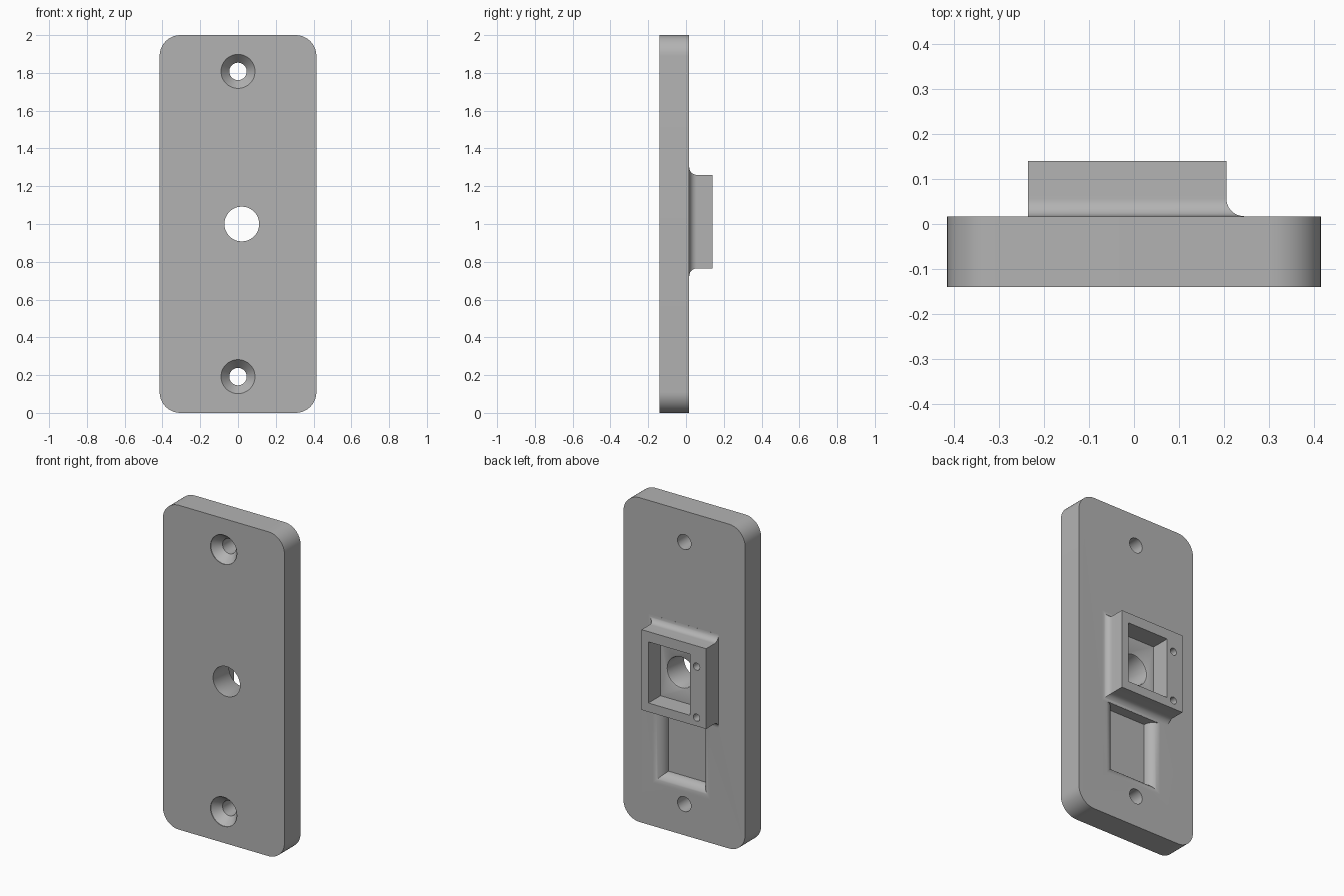
import bpy, bmesh, math

if "Cube" in bpy.data.objects:
    bpy.data.objects.remove(bpy.data.objects["Cube"])

BACK = 0.017          # rear surface of the plate
FRONT = -0.14
grey = bpy.data.materials.new("grey")
grey.diffuse_color = (0.45, 0.45, 0.45, 1)
grey.use_nodes = True
grey.node_tree.nodes["Principled BSDF"].inputs["Base Color"].default_value = grey.diffuse_color


def loft(name, rings):
    """Closed solid through equal-length rings of points."""
    bm = bmesh.new()
    vs = [[bm.verts.new(p) for p in ring] for ring in rings]
    n = len(vs[0])
    for a, b in zip(vs, vs[1:]):
        for i in range(n):
            j = (i + 1) % n
            bm.faces.new((a[i], a[j], b[j], b[i]))
    bm.faces.new(vs[0][::-1])
    bm.faces.new(vs[-1])
    bmesh.ops.recalc_face_normals(bm, faces=bm.faces)
    me = bpy.data.meshes.new(name)
    bm.to_mesh(me)
    bm.free()
    me.materials.append(grey)
    ob = bpy.data.objects.new(name, me)
    bpy.context.collection.objects.link(ob)
    return ob


def rect(x0, x1, z0, z1, y):
    return [(x0, y, z0), (x1, y, z0), (x1, y, z1), (x0, y, z1)]


def circle(x, z, r, y, n=48):
    return [(x + r * math.cos(2 * math.pi * i / n), y,
             z + r * math.sin(2 * math.pi * i / n)) for i in range(n)]


def rounded(w, h, r, y, n=12):
    pts = []
    for k, (cx, cz) in enumerate([(w - r, h - r), (r - w, h - r), (r - w, r), (w - r, r)]):
        for i in range(n + 1):
            a = math.pi / 2 * (k + i / n)
            pts.append((cx + r * math.cos(a), y, cz + r * math.sin(a)))
    return pts


def combine(target, tool, op):
    m = target.modifiers.new(op, 'BOOLEAN')
    m.operation, m.object, m.solver = op, tool, 'EXACT'
    bpy.context.view_layer.objects.active = target
    bpy.ops.object.modifier_apply(modifier=m.name)
    bpy.data.objects.remove(tool)


# Rounded mounting plate
plate = loft("mounting_plate", [rounded(0.415, 2.0, 0.11, y) for y in (FRONT, BACK)])

# Raised boss, with a concave foot on three sides
R = 0.04
rings = [rect(-0.235, 0.205 + R, 0.765 - R, 1.26 + R, 0.0)]
for i in range(11):
    a = math.pi / 2 * i / 10
    e = R * (1 - math.sin(a))
    y = BACK + R * (1 - math.cos(a))
    rings.append(rect(-0.235, 0.205 + e, 0.765 - e, 1.26 + e, y + 0.0002))
rings.append(rect(-0.235, 0.205, 0.765, 1.26, 0.14))
combine(plate, loft("boss", rings), 'UNION')

# Rectangular pocket in the boss
combine(plate, loft("pocket", [rect(-0.124, 0.158, 0.82, 1.197, y) for y in (0.022, 0.2)]),
        'DIFFERENCE')

# Channel below the boss, with rounded lips on its sides and lower end
D = 0.064
rings = []
for i in range(13):
    a = math.pi / 2 * i / 12
    e = D * (1 - math.cos(a))
    y = BACK - D + D * math.sin(a)
    rings.append(rect(-0.113, 0.152, 0.33, 0.724, y) if i == 0 else
                 rect(-0.113 - e, 0.152 + e, 0.33 - e, 0.724, y))
rings.append(rect(-0.113 - D, 0.152 + D, 0.33 - D, 0.724, BACK + 0.004))
combine(plate, loft("channel", rings), 'DIFFERENCE')

# Centre bore with a slightly eased inner rim
combine(plate, loft("bore", [circle(0.02, 1.0, r, y) for r, y in
        ((0.092, -0.2), (0.092, 0.012), (0.095, 0.019), (0.102, 0.0225), (0.102, 0.05))]),
        'DIFFERENCE')

# Countersunk screw holes
for z in (0.192, 1.808):
    combine(plate, loft("screw_hole", [circle(0, z, r, y) for r, y in
            ((0.09, -0.2), (0.09, FRONT + 0.004), (0.046, FRONT + 0.055), (0.046, 0.1))]),
            'DIFFERENCE')

# Small blind holes in the boss rim
for z in (0.818, 1.132):
    combine(plate, loft("pin_hole", [circle(-0.17, z, 0.022, y, 24) for y in (0.04, 0.2)]),
            'DIFFERENCE')

bpy.ops.object.select_all(action='DESELECT')
plate.select_set(True)
bpy.context.view_layer.objects.active = plate
bpy.ops.object.shade_smooth_by_angle(angle=math.radians(30))
